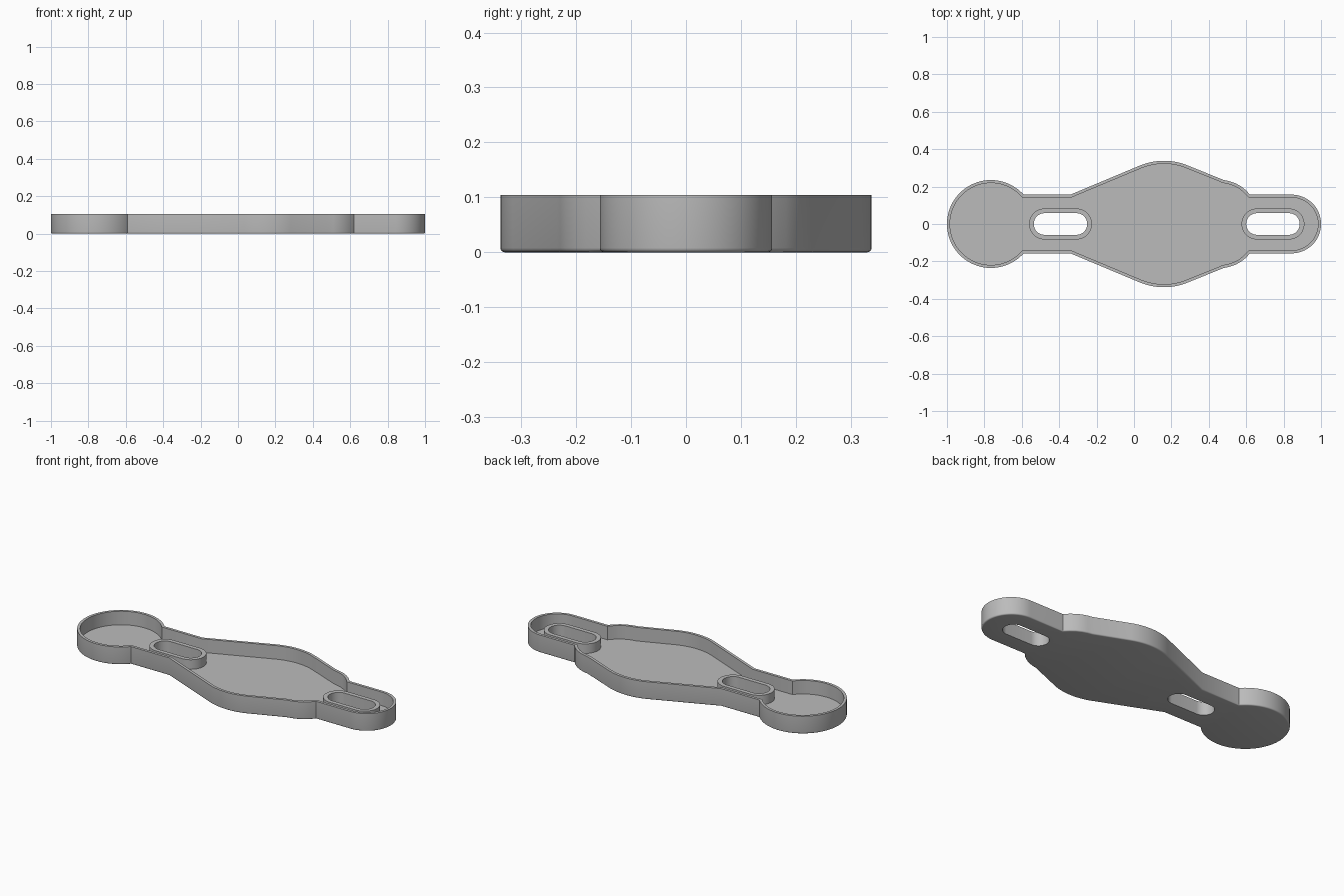
import bpy, bmesh
from math import sin, cos, radians, pi, asin, sqrt
from mathutils import Vector

cube = bpy.data.objects.get("Cube")
if cube:
    bpy.data.objects.remove(cube, do_unlink=True)

HEIGHT, FLOOR, COLLAR_TOP = 0.104, 0.024, 0.08
WALL, FILLET, NECK = 0.016, 0.008, 0.157


def arc(cx, cy, r, start, end, n):
    """Points on an arc, angles in degrees."""
    steps = [radians(start + (end - start) * i / n) for i in range(n + 1)]
    return [Vector((cx + r * cos(a), cy + r * sin(a))) for a in steps]


def offset(points, d):
    """Mitred inward offset of a clockwise outline."""
    result = []
    for i, p in enumerate(points):
        a = (p - points[i - 1]).normalized()
        b = (points[(i + 1) % len(points)] - p).normalized()
        na, nb = Vector((a.y, -a.x)), Vector((b.y, -b.x))
        result.append(p + (na + nb) * d / (1 + na.dot(nb)))
    return result


def slot(cx, half, r):
    """Clockwise rounded slot along x."""
    s = half - r
    return arc(cx + s, 0, r, 90, -90, 20) + arc(cx - s, 0, r, 270, 90, 20)


# Half outline: round end, neck, wide belly, shoulder, narrow rounded end
R = 0.235
upper = arc(R - 1, 0, R, 180, asin(NECK / R) * 180 / pi, 36)
upper += [Vector((-0.34, NECK))]
upper += arc(0.16, 0, 0.338, 112, 69, 16)
upper += [Vector(p) for p in ((0.48, 0.235), (0.51, 0.229), (0.54, 0.219),
                              (0.57, 0.203), (0.597, 0.182), (0.62, NECK))]
upper += arc(1 - NECK, 0, NECK, 90, 0, 20)
outline = upper + [Vector((p.x, -p.y)) for p in reversed(upper[1:-1])]

bm = bmesh.new()


def ring(points, z):
    return [bm.verts.new((p.x, p.y, z)) for p in points]


def bridge(rings):
    """Join successive rings with quads."""
    for a, b in zip(rings, rings[1:]):
        for i in range(len(a)):
            bm.faces.new((a[i - 1], a[i], b[i], b[i - 1]))


def fill(rings, up):
    """Flat face bounded by the first ring, with the others as holes."""
    edges = []
    for r in rings:
        for i in range(len(r)):
            edges.append(bm.edges.get((r[i - 1], r[i])))
    bmesh.ops.triangle_fill(bm, use_beauty=True, use_dissolve=False,
                            edges=edges, normal=(0, 0, up))


# Outer wall with a rounded bottom edge, rim and inner wall
wall = []
for i in range(5):
    a = i * pi / 8
    wall.append(ring(offset(outline, FILLET * (1 - sin(a))), FILLET * (1 - cos(a))))
inside = offset(outline, WALL)
wall += [ring(outline, HEIGHT), ring(inside, HEIGHT), ring(inside, FLOOR)]
bridge(wall)

# Raised collars around the two through slots
collars = []
for cx in (-0.393, 0.743):
    outer, hole = slot(cx, 0.168, 0.083), slot(cx, 0.143, 0.058)
    rings = [ring(outer, FLOOR), ring(outer, COLLAR_TOP),
             ring(hole, COLLAR_TOP), ring(hole, 0)]
    bridge(rings)
    collars.append(rings)

# Floor and underside
fill([wall[-1]] + [c[0] for c in collars], 1)
fill([wall[0]] + [c[-1] for c in collars], -1)
bmesh.ops.recalc_face_normals(bm, faces=bm.faces)

mesh = bpy.data.meshes.new("slotted_tray")
bm.to_mesh(mesh)
bm.free()
tray = bpy.data.objects.new("slotted_tray", mesh)
bpy.context.collection.objects.link(tray)

# Plain grey
grey = bpy.data.materials.new("plain_grey")
grey.use_nodes = True
color = (0.5, 0.5, 0.5, 1)
grey.diffuse_color = color
grey.node_tree.nodes["Principled BSDF"].inputs["Base Color"].default_value = color
mesh.materials.append(grey)

bpy.ops.object.select_all(action="DESELECT")
tray.select_set(True)
bpy.context.view_layer.objects.active = tray
bpy.ops.object.shade_smooth_by_angle(angle=radians(30))
